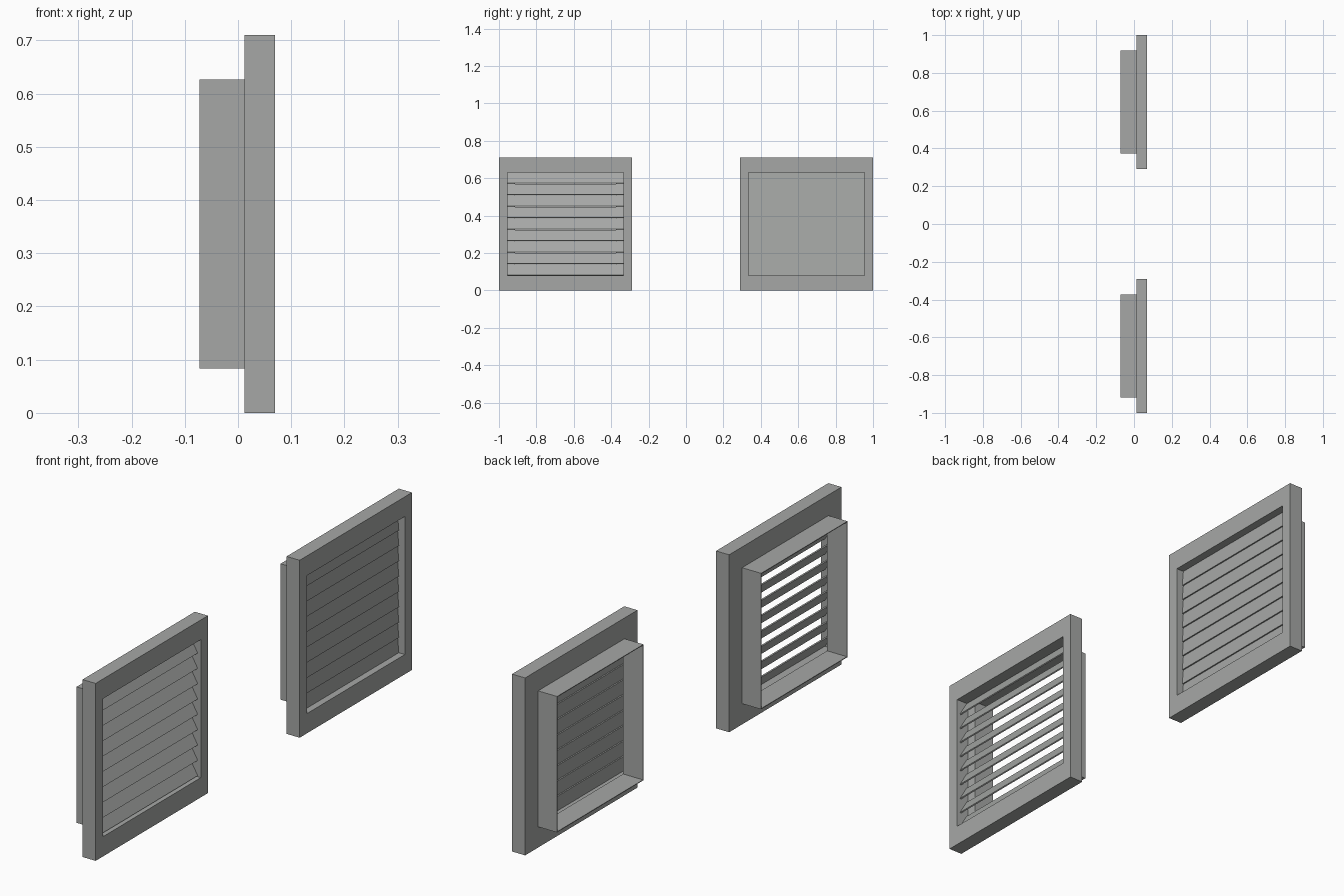
import bpy, bmesh, math
from mathutils import Matrix, Vector

if "Cube" in bpy.data.objects:
    bpy.data.objects.remove(bpy.data.objects["Cube"])

metal = bpy.data.materials.new("aluminium_grey")
metal.diffuse_color = (0.38, 0.39, 0.38, 1)
metal.use_nodes = True
metal.node_tree.nodes["Principled BSDF"].inputs["Base Color"].default_value = metal.diffuse_color
ZC = 0.355          # centre height of both vents


def finish(bm, name):
    bmesh.ops.recalc_face_normals(bm, faces=bm.faces)
    mesh = bpy.data.meshes.new(name)
    bm.to_mesh(mesh)
    bm.free()
    mesh.materials.append(metal)
    obj = bpy.data.objects.new(name, mesh)
    bpy.context.collection.objects.link(obj)


def ring(bm, yc, x0, x1, outer, inner):
    """Rectangular tube along x; outer and inner are (half y, half z)."""
    loops = []
    for x, (hy, hz) in ((x0, outer), (x1, outer), (x1, inner), (x0, inner)):
        loops.append([bm.verts.new((x, yc + sy * hy, ZC + sz * hz))
                      for sy, sz in ((-1, -1), (1, -1), (1, 1), (-1, 1))])
    for i in range(4):
        a, b = loops[i], loops[(i + 1) % 4]
        for j in range(4):
            k = (j + 1) % 4
            bm.faces.new((a[j], a[k], b[k], b[j]))


def vent(yc, tilt, label):
    # front frame with wide opening
    bm = bmesh.new()
    ring(bm, yc, 0.016, 0.07, (0.355, 0.355), (0.31, 0.276))
    finish(bm, label + "_frame")
    # thin back plate narrowing the opening to the sleeve
    bm = bmesh.new()
    ring(bm, yc, 0.012, 0.016, (0.355, 0.355), (0.27, 0.269))
    finish(bm, label + "_back_plate")
    # thin duct sleeve
    bm = bmesh.new()
    ring(bm, yc, -0.072, 0.012, (0.273, 0.272), (0.27, 0.269))
    finish(bm, label + "_sleeve")
    # nine slats, lower edge leaning forward
    bm = bmesh.new()
    pitch = 0.552 / 9
    for i in range(9):
        z = ZC + (i - 4) * pitch
        m = (Matrix.Translation((0.038, yc, z))
             @ Matrix.Rotation(-math.radians(tilt), 4, 'Y')
             @ Matrix.Diagonal((0.005, 0.62, 0.0645, 1)))
        bmesh.ops.create_cube(bm, size=1, matrix=m)
    finish(bm, label + "_slats")


vent(-0.645, 30, "open_vent")
vent(0.645, 5, "closed_vent")
